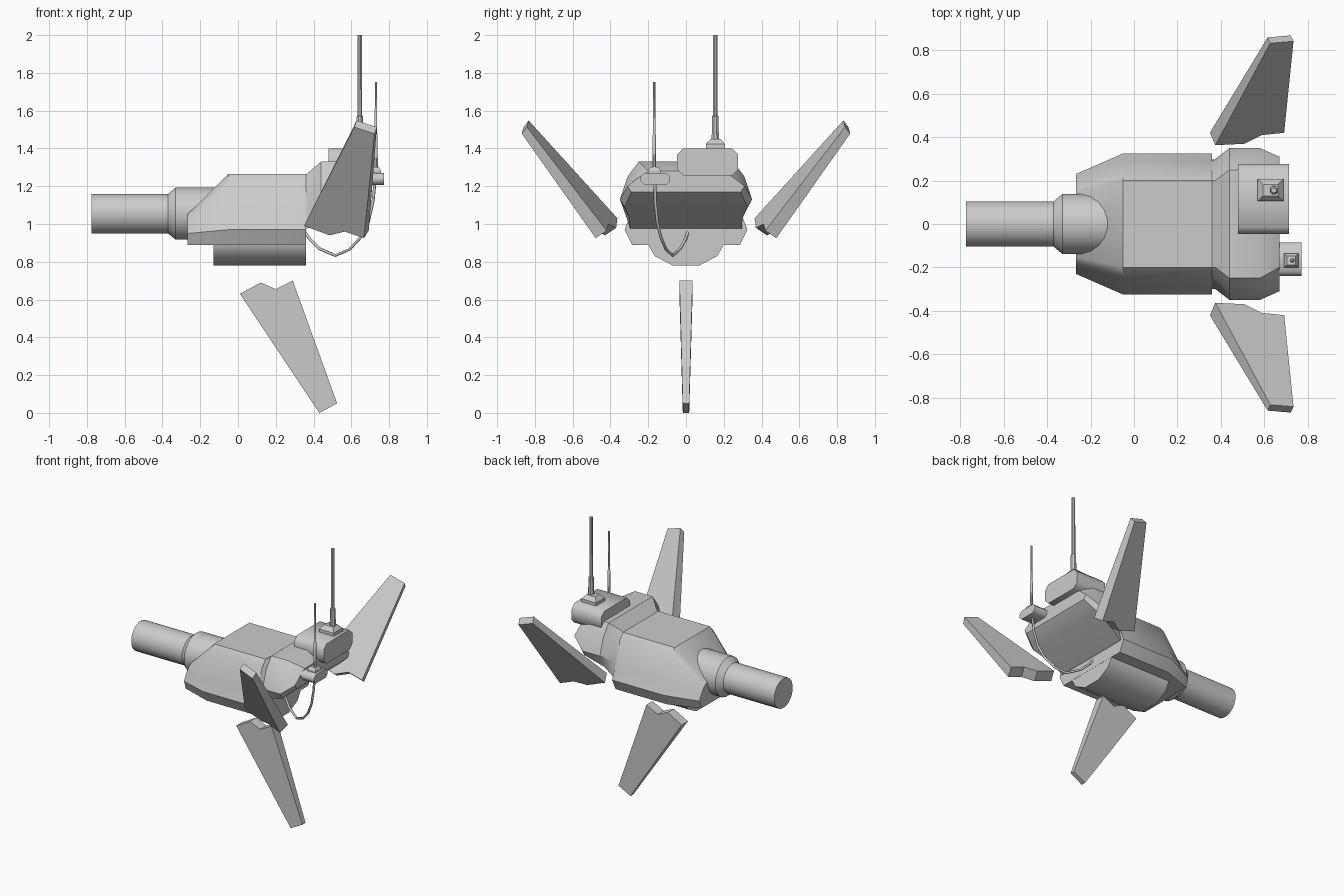
import bpy, math
from mathutils import Vector

if "Cube" in bpy.data.objects:
    bpy.data.objects.remove(bpy.data.objects["Cube"])


def make(name, verts, faces, smooth=None):
    me = bpy.data.meshes.new(name)
    me.from_pydata([tuple(v) for v in verts], [], faces)
    ob = bpy.data.objects.new(name, me)
    bpy.context.collection.objects.link(ob)
    bpy.ops.object.select_all(action='DESELECT')
    bpy.context.view_layer.objects.active = ob
    ob.select_set(True)
    bpy.ops.object.mode_set(mode='EDIT')
    bpy.ops.mesh.select_all(action='SELECT')
    bpy.ops.mesh.normals_make_consistent(inside=False)
    bpy.ops.object.mode_set(mode='OBJECT')
    if smooth:
        bpy.ops.object.shade_smooth_by_angle(angle=math.radians(smooth))
    return ob


def loft(name, rings, smooth=None):
    """Skin a list of equal-length closed rings and cap both ends."""
    n = len(rings[0])
    verts = [v for r in rings for v in r]
    faces = [(k * n + i, k * n + (i + 1) % n, (k + 1) * n + (i + 1) % n, (k + 1) * n + i)
             for k in range(len(rings) - 1) for i in range(n)]
    faces += [tuple(range(n)), tuple(range((len(rings) - 1) * n, len(rings) * n))]
    return make(name, verts, faces, smooth)


def mirrored(x, half):
    """Full ring at x from the +y half of a section (y, z), top to bottom."""
    return [(x, y, z) for y, z in half] + [(x, -y, z) for y, z in reversed(half)]


def turned(name, centre, axis, steps, sides, smooth=40):
    """Revolved shape along x or z from (position, radius) steps."""
    rings = []
    for p, r in steps:
        ring = []
        for i in range(sides):
            a = 2 * math.pi * (i + 0.5) / sides
            c, s = r * math.cos(a), r * math.sin(a)
            ring.append((p, centre[0] + c, centre[1] + s) if axis == 'x'
                        else (centre[0] + c, centre[1] + s, p))
        rings.append(ring)
    return loft(name, rings, smooth)


def chamfer_box(name, x0, x1, y0, y1, z0, z1, c):
    sec = [(y0 + c, z0), (y1 - c, z0), (y1, z0 + c), (y1, z1 - c),
           (y1 - c, z1), (y0 + c, z1), (y0, z1 - c), (y0, z0 + c)]
    return loft(name, [[(x, y, z) for y, z in sec] for x in (x0, x1)], 50)


def foot(name, x0, x1, y0, y1, z0, z1, t):
    """Small tapered plate under an antenna."""
    return loft(name, [[(x0 + d, y0 + d, z), (x1 - d, y0 + d, z),
                        (x1 - d, y1 - d, z), (x0 + d, y1 - d, z)]
                       for z, d in ((z0, 0), ((z0 + z1) / 2, 0), (z1, t))])


# main hull
nose = [(.15, 1.05), (.18, 1.03), (.21, .99), (.23, .95), (.21, .89)]
mid = [(.2, 1.265), (.24, 1.22), (.29, 1.06), (.325, .97), (.285, .89)]
loft('hull', [mirrored(-.268, nose), mirrored(-.05, mid), mirrored(.36, mid)], 35)

# flared rear hood with a rising underside
hood = [(.345, [(.2, 1.25), (.235, 1.21), (.28, 1.06), (.3, .97)]),
        (.375, [(.2, 1.275), (.25, 1.22), (.3, 1.09), (.295, .98)]),
        (.44, [(.25, 1.33), (.31, 1.25), (.35, 1.13), (.3, 1.035)]),
        (.58, [(.25, 1.33), (.31, 1.25), (.35, 1.13), (.325, 1.09)]),
        (.67, [(.2, 1.28), (.26, 1.24), (.31, 1.2), (.29, 1.17)])]
loft('rear_hood', [mirrored(x, s) for x, s in hood], 35)

# belly pod
pod = [(.2, .93), (.2, .89), (.165, .83), (.07, .78)]
loft('belly_pod', [mirrored(-.13, pod), mirrored(.359, pod)], 50)

# barrel and collar
turned('barrel', (0, 1.055), 'x',
       [(-.775, .106), (-.37, .106), (-.33, .14), (-.1, .14)], 20)


# fins: inner outline, thickened along an offset that narrows at the tip
def fin(name, pts, base, tip, side=1):
    offs = [base] * 4 + [tip] * 2
    rings = [[Vector(p) for p in pts], [Vector(p) + Vector(o) for p, o in zip(pts, offs)]]
    return loft(name, [[(v.x, v.y * side, v.z) for v in r] for r in rings])


upper = [(.375, .363, 1.03), (.51, .37, .98), (.589, .41, 1.0),
         (.692, .42, .965), (.735, .842, 1.513), (.628, .833, 1.548)]
for label, side in (('back', 1), ('front', -1)):
    fin('upper_fin_' + label, upper, (-.025, .058, -.04), (-.012, .027, -.035), side)
lower = [(.01, -.035, .63), (.12, -.035, .69), (.2, -.035, .655),
         (.29, -.035, .70), (.525, -.017, .05), (.43, -.017, 0)]
fin('lower_fin', lower, (0, .07, 0), (0, .034, 0))

# large antenna on its housing
chamfer_box('antenna_housing', .48, .715, -.047, .276, 1.257, 1.4, .032)
foot('antenna_foot', .57, .688, .105, .207, 1.395, 1.45, .025)
turned('tall_antenna', (.645, .155), 'z',
       [(1.44, .021), (1.57, .018), (1.575, .013), (2.0, .012)], 8)

# small antenna on its bracket
chamfer_box('small_bracket', .65, .772, -.24, -.085, 1.207, 1.27, .02)
foot('small_foot', .692, .757, -.2, -.135, 1.265, 1.302, .012)
turned('short_antenna', (.73, -.168), 'z',
       [(1.295, .011), (1.47, .010), (1.475, .007), (1.752, .006)], 8)

# hanging cable
path = [(.725, -.165, 1.22), (.715, -.163, 1.12), (.69, -.152, 1.01), (.65, -.133, .93),
        (.59, -.105, .865), (.515, -.07, .833), (.43, -.03, .87), (.375, 0, .925), (.355, .008, .955)]
cu = bpy.data.curves.new('cable', 'CURVE')
cu.dimensions = '3D'
cu.bevel_depth = .008
cu.bevel_resolution = 1
sp = cu.splines.new('POLY')
sp.points.add(len(path) - 1)
for p, co in zip(sp.points, path):
    p.co = (*co, 1)
bpy.context.collection.objects.link(bpy.data.objects.new('cable', cu))
